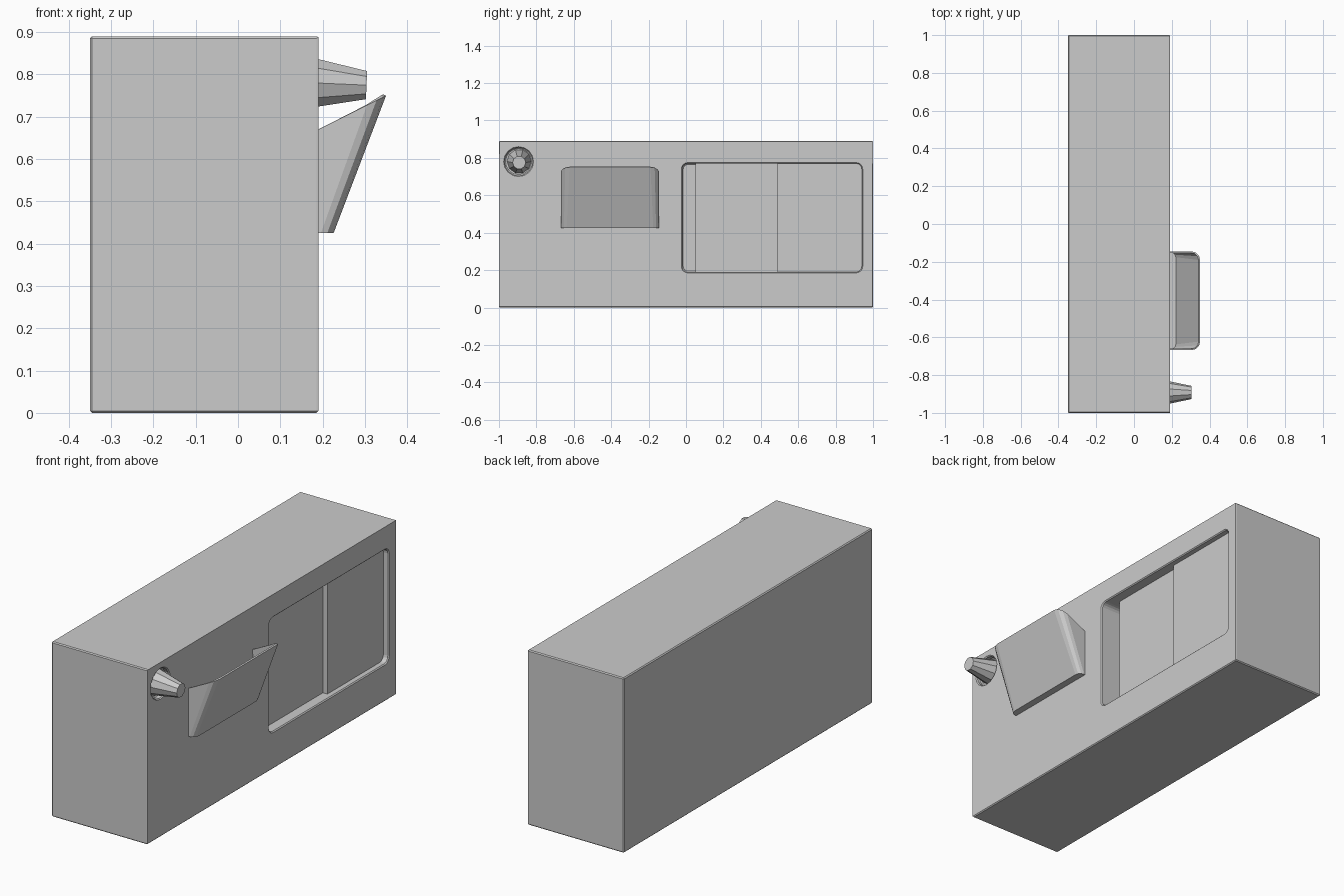
import bpy, bmesh
from math import cos, sin, pi, radians
from mathutils import Matrix, Vector

if "Cube" in bpy.data.objects:
    bpy.data.objects.remove(bpy.data.objects["Cube"])

FRONT = 0.19            # plane that carries all the details
Z0, Z1 = 0.19, 0.77     # window height range


def make_object(name, bm):
    bmesh.ops.recalc_face_normals(bm, faces=bm.faces[:])
    mesh = bpy.data.meshes.new(name)
    bm.to_mesh(mesh)
    bm.free()
    obj = bpy.data.objects.new(name, mesh)
    bpy.context.collection.objects.link(obj)
    return obj


def arc(cx, cy, r, start, end, steps=4):
    return [(cx + r * cos(radians(start + (end - start) * i / steps)),
             cy + r * sin(radians(start + (end - start) * i / steps)))
            for i in range(steps + 1)]


def window_block(name, x0, x1, y0, y1, round_left=False, round_right=False, r=0.03):
    """Slab facing +x; chosen ends have rounded corners."""
    left = (arc(y0 + r, Z1 - r, r, 90, 180) + arc(y0 + r, Z0 + r, r, 180, 270)
            if round_left else [(y0, Z1), (y0, Z0)])
    right = (arc(y1 - r, Z0 + r, r, 270, 360) + arc(y1 - r, Z1 - r, r, 0, 90)
             if round_right else [(y1, Z0), (y1, Z1)])
    bm = bmesh.new()
    face = bm.faces.new([bm.verts.new((x0, y, z)) for y, z in left + right])
    ext = bmesh.ops.extrude_face_region(bm, geom=[face])
    verts = [g for g in ext["geom"] if isinstance(g, bmesh.types.BMVert)]
    bmesh.ops.translate(bm, verts=verts, vec=(x1 - x0, 0, 0))
    return make_object(name, bm)


def cone(name, base, length, r1, r2, sides, tilt=0):
    """Tapered cylinder pointing along +x from its base point."""
    bm = bmesh.new()
    mat = (Matrix.Translation(base) @ Matrix.Rotation(radians(90 + tilt), 4, 'Y')
           @ Matrix.Translation((0, 0, length / 2)))
    bmesh.ops.create_cone(bm, cap_ends=True, segments=sides, radius1=r1,
                          radius2=r2, depth=length, matrix=mat)
    return make_object(name, bm)


# Main body
bm = bmesh.new()
bmesh.ops.create_cube(bm, size=1, matrix=Matrix.Translation((-0.08, 0, 0.445))
                      @ Matrix.Diagonal((0.54, 2, 0.89, 1)))
body = make_object("body", bm)

# Window recess and round socket cut into the front
for cutter in (window_block("window_cutter", FRONT - 0.12, FRONT + 0.1, -0.02, 0.94, True, True),
               cone("socket_cutter", (FRONT - 0.03, -0.895, 0.78), 0.1, 0.075, 0.075, 16)):
    cutter.hide_render = True
    cutter.hide_set(True)
    mod = body.modifiers.new("cut", 'BOOLEAN')
    mod.object = cutter
    mod.operation = 'DIFFERENCE'
    mod.solver = 'EXACT'
bev = body.modifiers.new("soft_edges", 'BEVEL')
bev.width = 0.005
bev.segments = 1
bev.limit_method = 'ANGLE'
bev.angle_limit = radians(50)

# Two sliding window panels, the left one set further back
window_block("sliding_panel", FRONT - 0.12, FRONT - 0.055, 0.05, 0.49)
window_block("fixed_panel", FRONT - 0.12, FRONT - 0.03, 0.49, 0.94, round_right=True)

# Tapered nozzle
cone("nozzle", (FRONT - 0.03, -0.892, 0.781), 0.144, 0.065, 0.035, 10, 2.5)

# Open-topped slanted tray
def tray_outline(x_out, r, y0=-0.668, y1=-0.145):
    return ([(FRONT, y0)] + arc(x_out - r, y0 + r, r, -90, 0, 3)
            + arc(x_out - r, y1 - r, r, 0, 90, 3) + [(FRONT, y1)])


bm = bmesh.new()
low = [bm.verts.new((x, y, 0.425)) for x, y in tray_outline(0.226, 0.03)]
high = [bm.verts.new((x, y, 0.67 + 0.5 * (x - FRONT))) for x, y in tray_outline(0.35, 0.045)]
for i in range(len(low) - 1):
    bm.faces.new((low[i], low[i + 1], high[i + 1], high[i]))
bm.faces.new(low[::-1])
tray = make_object("tray", bm)
# make the shell face outward so thickness grows inward
if tray.data.polygons[-1].normal.z > 0:
    tray.data.flip_normals()
sol = tray.modifiers.new("wall", 'SOLIDIFY')
sol.thickness = 0.008
sol.offset = -1
